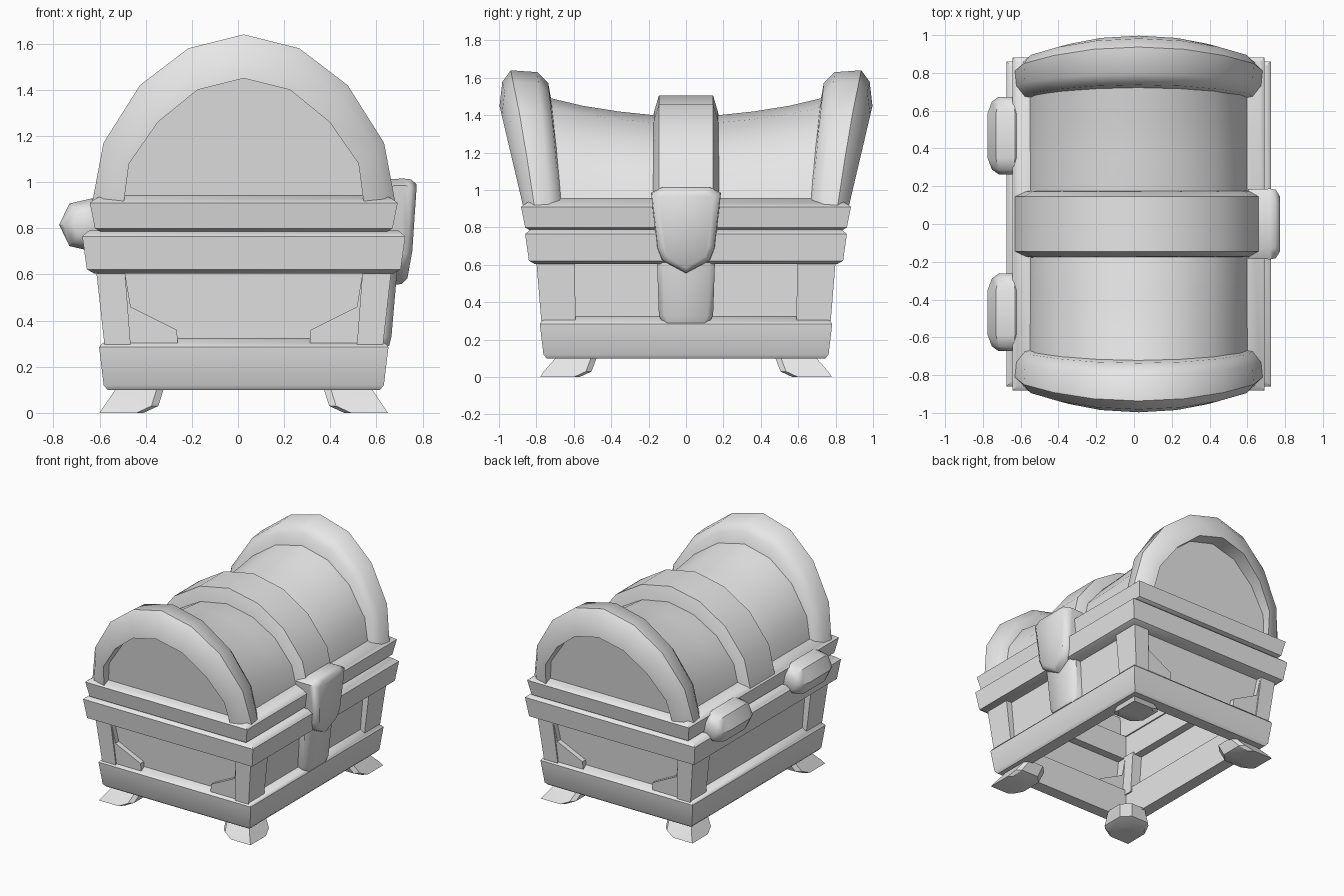
import bpy, bmesh, math
from mathutils import Vector

cube = bpy.data.objects.get("Cube")
if cube:
    bpy.data.objects.remove(cube, do_unlink=True)

CX = 0.025  # chest centre line
BASE = 0.91  # spring line of the lid arches

grey = bpy.data.materials.new("plain_grey")
grey.use_nodes = True
colour = (0.8, 0.8, 0.8, 1)
grey.diffuse_color = colour
grey.node_tree.nodes["Principled BSDF"].inputs["Base Color"].default_value = colour


def loft(name, sections, closed=True, loop=False, caps=True, angle=45):
    """Skin a row of equal-length point sections into one object."""
    bm = bmesh.new()
    rows = [[bm.verts.new(Vector(p) + Vector((CX, 0, 0))) for p in s] for s in sections]
    n = len(rows[0])
    pairs = list(zip(rows, rows[1:]))
    if loop:
        pairs.append((rows[-1], rows[0]))
    for a, b in pairs:
        for i in range(n if closed else n - 1):
            j = (i + 1) % n
            bm.faces.new((a[i], a[j], b[j], b[i]))
    if caps and not loop:
        bm.faces.new(rows[0])
        bm.faces.new(rows[-1])
    bmesh.ops.recalc_face_normals(bm, faces=bm.faces)
    me = bpy.data.meshes.new(name)
    bm.to_mesh(me)
    bm.free()
    me.materials.append(grey)
    ob = bpy.data.objects.new(name, me)
    bpy.context.collection.objects.link(ob)
    bpy.ops.object.select_all(action="DESELECT")
    ob.select_set(True)
    bpy.context.view_layer.objects.active = ob
    bpy.ops.object.shade_smooth_by_angle(angle=math.radians(angle))
    return ob


def rect(x0, x1, y0, y1, z):
    return [(x0, y0, z), (x1, y0, z), (x1, y1, z), (x0, y1, z)]


def ring(name, extra, profile):
    """Rectangular frame; profile is (half width, z), extra lengthens it in y."""
    corners = [(-1, -1), (1, -1), (1, 1), (-1, 1)]
    loft(name, [[(sx * h, sy * (h + extra), z) for h, z in profile]
                for sx, sy in corners], loop=True)


# Horizontal frames
ring("base_frame", 0.155, [(0.5, 0.1), (0.59, 0.1), (0.607, 0.12), (0.627, 0.285),
                           (0.615, 0.3), (0.56, 0.33), (0.5, 0.33)])
ring("lower_rim", 0.16, [(0.53, 0.605), (0.65, 0.605), (0.68, 0.622), (0.7, 0.765),
                         (0.67, 0.79), (0.53, 0.79)])
ring("upper_rim", 0.215, [(0.52, 0.785), (0.62, 0.785), (0.645, 0.8), (0.667, 0.91),
                          (0.64, 0.93), (0.58, 0.955), (0.52, 0.955)])

# Body walls, open underneath
loft("body_walls", [rect(-0.56, 0.56, -0.715, 0.715, 0.15),
                    rect(-0.575, 0.575, -0.735, 0.735, 0.4),
                    rect(-0.6, 0.6, -0.76, 0.76, 0.7)], caps=False)

# Arch outlines as (half width, z), from foot to crown, then mirrored
OUTER = [(0.657, 0.91), (0.608, 1.17), (0.45, 1.42), (0.24, 1.58), (0, 1.64)]
INNER = [(0.52, 0.91), (0.497, 1.08), (0.372, 1.26), (0.2, 1.4), (0, 1.45)]


def full(half):
    return [(-x, z) for x, z in half] + half[-2::-1]


def rescale(half, sx, top):
    k = (top - BASE) / (half[-1][1] - BASE)
    return full([(x * sx, BASE + (z - BASE) * k) for x, z in half])


# Flared arches at both ends
for side, label in ((-1, "front"), (1, "back")):
    sections = []
    for (ox, oz), (ix, iz) in zip(full(OUTER), full(INNER)):
        out = 0.87 + 0.235 * (iz - BASE)
        back = 0.65 + 0.12 * (iz - BASE)
        sec = [(0, out), (0.68, out - 0.015), (1, out - 0.06),
               (0.95, back + 0.08), (0.65, back + 0.022), (0, back)]
        sections.append([(ix + (ox - ix) * t, side * y, iz + (oz - iz) * t) for t, y in sec])
    loft(label + "_arch", sections)

# Middle band over the lid
sections = []
for (ox, oz), (ix, iz) in zip(rescale(OUTER, 1, 1.505), rescale(OUTER, 0.86, 1.34)):
    sec = [(0, -0.18), (0.45, -0.172), (1, -0.145), (1, 0.145), (0.45, 0.172), (0, 0.18)]
    sections.append([(ix + (ox - ix) * t, y, iz + (oz - iz) * t) for t, y in sec])
loft("middle_band", sections)

# Saddle-backed lid with leaning end panels
sections = []
crown = [(0, 1.37), (0.17, 1.4), (0.36, 1.42), (0.55, 1.45), (0.72, 1.49), (0.82, 1.52)]
for y, top in [(-y, t) for y, t in crown[:0:-1]] + crown:
    lean = 0.12 if abs(y) > 0.8 else 0
    sections.append([(x, y + math.copysign(lean * (z - BASE), y), z)
                     for x, z in rescale(OUTER, 0.89, top)])
loft("lid_barrel", sections, closed=False)

# Corner braces and feet
PLATE = [(0.637, 0.61), (0.515, 0.61), (0.49, 0.46), (0.29, 0.36), (0.285, 0.29), (0.6, 0.29)]
for sy, end in ((-1, "front"), (1, "back")):
    for sx, hand in ((-1, "right"), (1, "left")):
        tag = end + "_" + hand
        loft(tag + "_brace_plate",
             [[(sx * x, sy * 0.68, z) for x, z in PLATE],
              [(sx * x, sy * (0.765 + 0.08 * (z - 0.3)), z) for x, z in PLATE]], angle=30)
        loft(tag + "_brace_post",
             [rect(sx * 0.49, sx * 0.603, sy * 0.59, sy * 0.773, 0.29),
              rect(sx * 0.515, sx * 0.64, sy * 0.595, sy * 0.8, 0.62)], angle=30)
        foot = []
        for z, x0, x1, y0, y1 in ((0, 0.435, 0.625, 0.57, 0.78), (0.03, 0.37, 0.605, 0.505, 0.76),
                                  (0.11, 0.345, 0.55, 0.475, 0.69)):
            c = 0.06
            foot.append([(sx * x, sy * y, z) for x, y in
                         ((x0 + c, y0), (x1 - c / 2, y0), (x1, y0 + c / 2), (x1, y1),
                          (x0 + c / 2, y1), (x0, y1 - c / 2), (x0, y0 + c))])
        loft(tag + "_foot", foot, angle=30)

# Strap below the lock
strap = []
for z, w, x in ((0.29, 0.125, 0.63), (0.33, 0.145, 0.64), (0.62, 0.155, 0.665)):
    strap.append([(0.53, -w, z), (x - 0.03, -w, z), (x, -w + 0.03, z),
                  (x, w - 0.03, z), (x - 0.03, w, z), (0.53, w, z)])
loft("lock_strap", strap)

# Shield-shaped lock
half = [(0.13, 1.015), (0.187, 0.985), (0.155, 0.69), (0.13, 0.625)]
shield = [(-y, z) for y, z in half] + [(0, 0.555)] + half[::-1]


def lock_face(depth, k):
    return [(depth - 0.16 * max(0, 0.8 - z), y * k, 0.8 + (z - 0.8) * (k + 1) / 2)
            for y, z in shield]


loft("lock_shield", [lock_face(0.58, 0.98), lock_face(0.695, 1),
                     lock_face(0.725, 0.97), lock_face(0.748, 0.78)])

# Hinge barrels on the rear long side
for sy, label in ((-1, "front"), (1, "back")):
    barrel = []
    for dy, r in ((-0.205, 0.06), (-0.18, 0.095), (-0.12, 0.118),
                  (0.12, 0.118), (0.18, 0.095), (0.205, 0.06)):
        barrel.append([(-0.682 + r * math.cos(a), sy * 0.468 + dy, 0.815 + r * math.sin(a))
                       for a in (math.tau * i / 7 + math.pi for i in range(7))])
    loft(label + "_hinge", barrel, angle=40)
